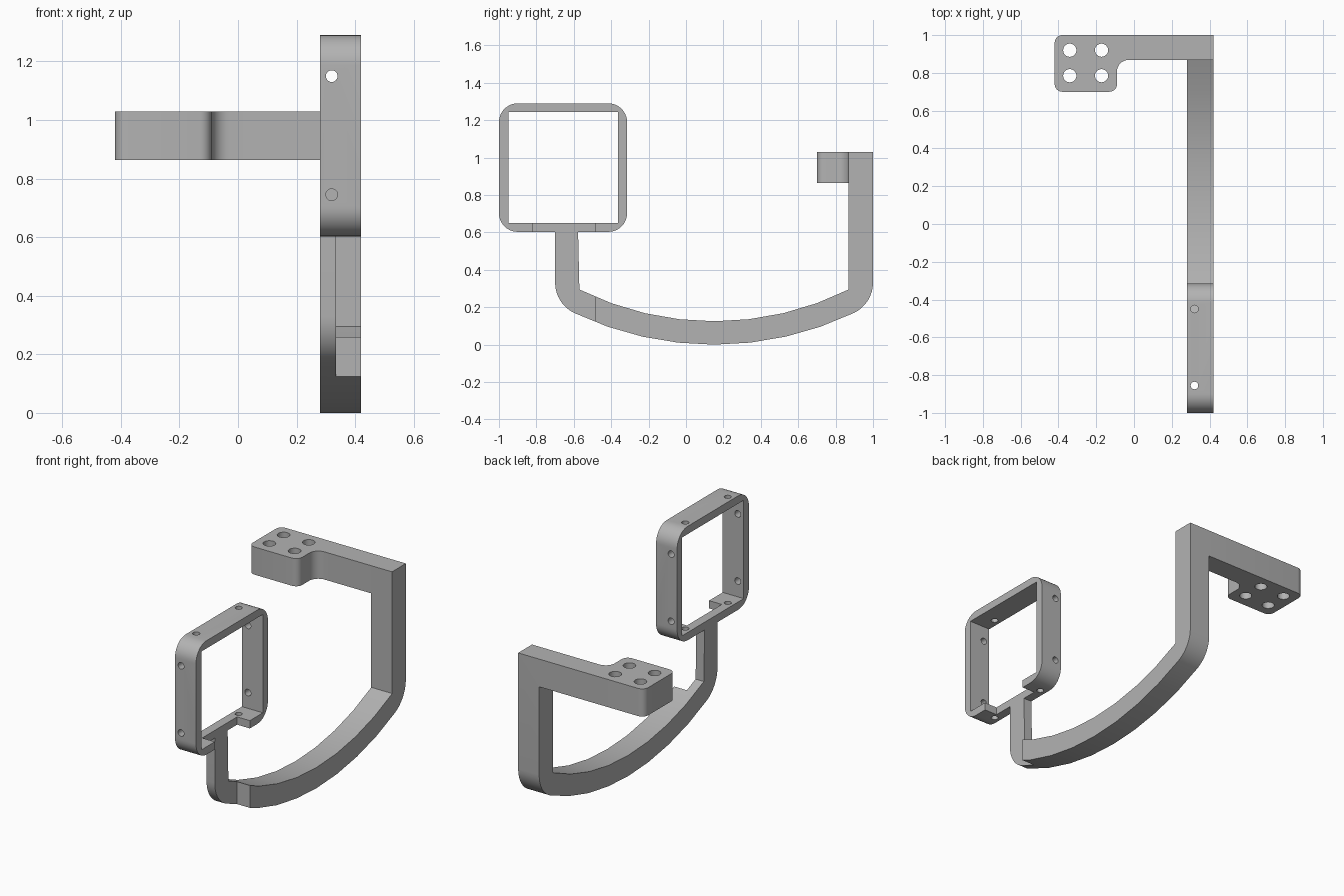
import bpy, bmesh, math
from mathutils import Vector

cube = bpy.data.objects.get("Cube")
if cube:
    bpy.data.objects.remove(cube)

grey = bpy.data.materials.new("grey_plastic")
grey.use_nodes = True
colour = (0.45, 0.45, 0.45, 1)
grey.diffuse_color = colour
grey.node_tree.nodes["Principled BSDF"].inputs["Base Color"].default_value = colour

X0, X1 = 0.28, 0.42   # sideways extent of the frame and the curved support
XC = 0.335            # sideways start of the clearance notch


def arc(cx, cy, r, a0, a1, n):
    """Points on an arc, angles in degrees."""
    angles = [math.radians(a0 + (a1 - a0) * i / n) for i in range(n + 1)]
    return [(cx + r * math.cos(a), cy + r * math.sin(a)) for a in angles]


def prism(name, points, axis, lo, hi):
    """Extrude a profile: (y, z) along x, (x, z) along y, or (x, y) along z."""
    def place(p, d):
        return {"x": (d, p[0], p[1]), "y": (p[0], d, p[1]), "z": (p[0], p[1], d)}[axis]
    bm = bmesh.new()
    face = bm.faces.new([bm.verts.new(place(p, lo)) for p in points])
    extruded = bmesh.ops.extrude_face_region(bm, geom=[face])["geom"]
    shift = Vector(place((0, 0), hi - lo))
    bmesh.ops.translate(bm, vec=shift, verts=[v for v in extruded if isinstance(v, bmesh.types.BMVert)])
    bmesh.ops.recalc_face_normals(bm, faces=bm.faces)
    mesh = bpy.data.meshes.new(name)
    bm.to_mesh(mesh)
    bm.free()
    mesh.materials.append(grey)
    obj = bpy.data.objects.new(name, mesh)
    bpy.context.collection.objects.link(obj)
    return obj


def select(obj):
    bpy.ops.object.select_all(action="DESELECT")
    obj.select_set(True)
    bpy.context.view_layer.objects.active = obj


def combine(obj, other, operation="DIFFERENCE"):
    """Cut away or merge in another solid, then discard it."""
    mod = obj.modifiers.new("combine", "BOOLEAN")
    mod.operation, mod.solver, mod.object = operation, "EXACT", other
    select(obj)
    bpy.ops.object.modifier_apply(modifier=mod.name)
    bpy.data.objects.remove(other)


def rect(a0, b0, a1, b1):
    return [(a0, b0), (a1, b0), (a1, b1), (a0, b1)]


def drill(obj, a, b, r, axis, lo, hi):
    circle = arc(a, b, r, 0, 360, 24)[:-1]
    combine(obj, prism("drill", circle, axis, lo, hi))


# Square frame with rounded outer corners
R = 0.1
ya, yb, za, zb = -1.0, -0.315, 0.603, 1.29
outline = (arc(yb - R, zb - R, R, 0, 90, 10) + arc(ya + R, zb - R, R, 90, 180, 10)
           + arc(ya + R, za + R, R, 180, 270, 10) + arc(yb - R, za + R, R, 270, 360, 10))
frame = prism("square_frame", outline, "x", X0, X1)
combine(frame, prism("opening", rect(-0.95, 0.65, -0.363, 1.243), "x", 0.2, 0.5))

# Curved support: front post, bowed bar and rear post in one profile
MID, BOW, FILLET = 0.15, 1.735, 0.18
half = 0.85 - FILLET
rise = math.sqrt((BOW - FILLET) ** 2 - half ** 2)
tilt = math.degrees(math.atan2(half, rise))
fz = BOW - rise
inner_tilt = math.degrees(math.asin(0.72 / 1.61))
profile = [(-0.7, 0.603)]
profile += arc(MID - half, fz, FILLET, 180, 270 - tilt, 8)
profile += arc(MID, BOW, BOW, 270 - tilt, 270 + tilt, 8)[1:-1]
profile += arc(MID + half, fz, FILLET, 270 + tilt, 360, 8)
profile += [(1.0, 1.03), (0.868, 1.03)]
profile += arc(MID, BOW, 1.61, 270 + inner_tilt, 270 - inner_tilt, 8)
profile += [(-0.577, 0.603)]
support = prism("curved_support", profile, "x", X0, X1)

# Clearance notch through the front post, bar end and frame bottom
for part, bottom, top in ((support, 0.05, 0.8), (frame, 0.5, 0.7)):
    combine(part, prism("notch", rect(-0.82, bottom, -0.487, top), "x", XC, 0.5))

# Screw holes through all four frame walls
for z in (0.745, 1.15):
    drill(frame, 0.32, z, 0.02, "y", -1.1, -0.2)
for y in (-0.855, -0.45):
    drill(frame, 0.32, y, 0.02, "z", 0.55, 1.35)

# Sideways arm ending in a mounting plate with rounded corners
c = 0.04
plan = [(X0, 1.0)]
plan += arc(-0.42 + c, 1.0 - c, c, 90, 180, 6)
plan += arc(-0.42 + c, 0.7 + c, c, 180, 270, 6)
plan += arc(-0.09 - c, 0.7 + c, c, 270, 360, 6)
plan += arc(-0.03, 0.808, 0.06, 180, 90, 8)
plan += [(X0, 0.868)]
arm = prism("mounting_arm", plan, "z", 0.863, 1.03)
for x in (-0.34, -0.172):
    for y in (0.785, 0.92):
        drill(arm, x, y, 0.035, "z", 0.8, 1.1)

# Merge the arm into the rear post
combine(support, arm, "UNION")
support.name = "curved_support_and_arm"

for obj in (frame, support):
    select(obj)
    bpy.ops.object.shade_smooth_by_angle(angle=math.radians(30))
